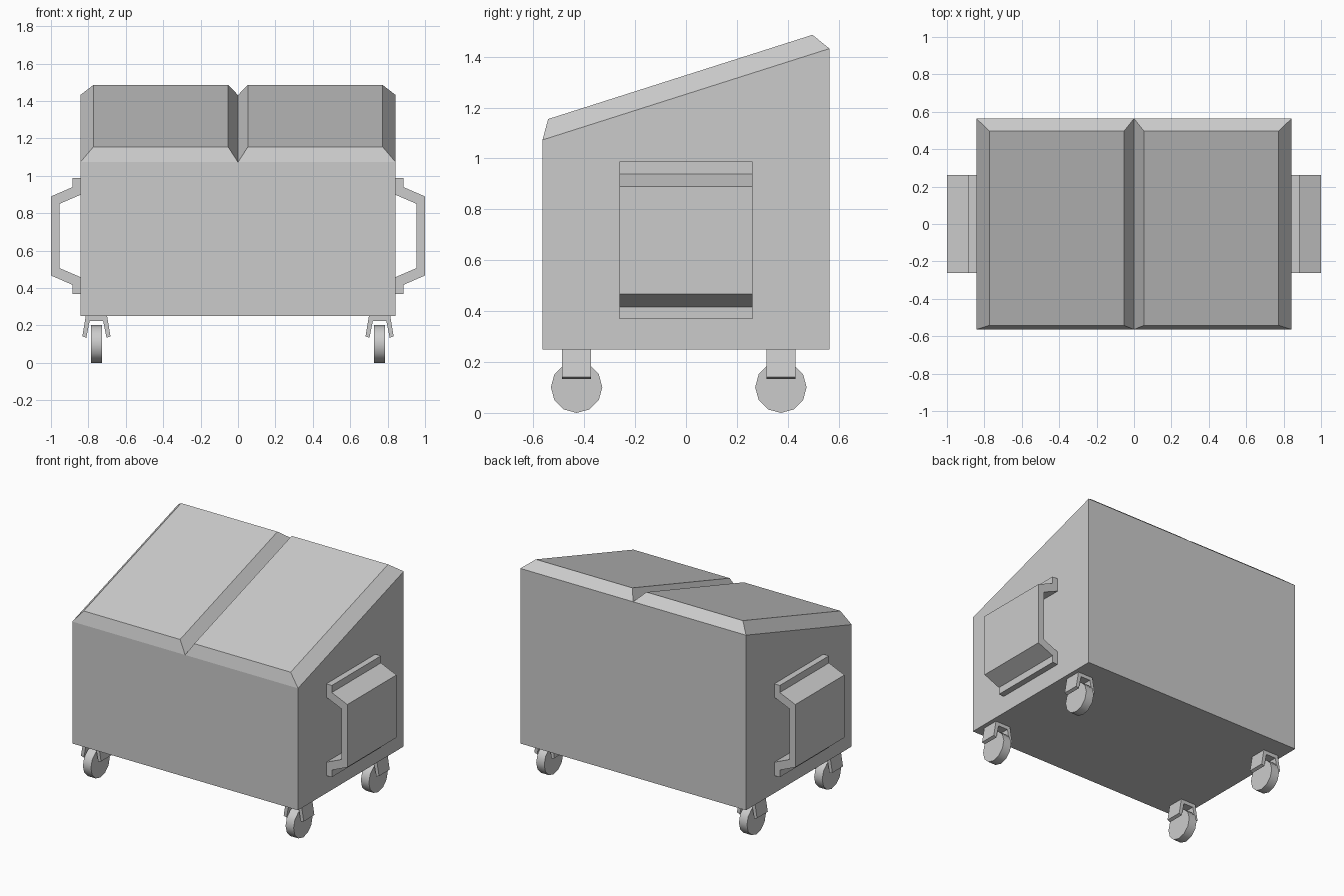
import bpy, bmesh, math
from mathutils import Matrix, Vector

if "Cube" in bpy.data.objects:
    bpy.data.objects.remove(bpy.data.objects["Cube"])


def finish(name, bm):
    bmesh.ops.recalc_face_normals(bm, faces=bm.faces)
    me = bpy.data.meshes.new(name)
    bm.to_mesh(me)
    bm.free()
    ob = bpy.data.objects.new(name, me)
    bpy.context.collection.objects.link(ob)
    return ob


def prism(name, profile, offset):
    """Closed prism: 3D outline swept along an offset."""
    bm = bmesh.new()
    face = bm.faces.new([bm.verts.new(p) for p in profile])
    ext = bmesh.ops.extrude_face_region(bm, geom=[face], use_keep_orig=True)
    moved = [g for g in ext["geom"] if isinstance(g, bmesh.types.BMVert)]
    bmesh.ops.translate(bm, verts=moved, vec=Vector(offset))
    return finish(name, bm)


HX, HY = 0.843, 0.564            # half width and depth of the bin
FRONT_Z, BACK_Z = 1.073, 1.432   # rim heights

# Bin body with sloping top
prism("bin_body", [(-HX, -HY, 0.25), (-HX, HY, 0.25),
                   (-HX, HY, BACK_Z), (-HX, -HY, FRONT_Z)], (2 * HX, 0, 0))

for s, side in ((-1, "left"), (1, "right")):
    # Lid: bevelled slab following the slope
    bm = bmesh.new()
    low = [bm.verts.new((s * x, y, z)) for x, y, z in
           ((0, -HY, FRONT_Z), (HX, -HY, FRONT_Z), (HX, HY, BACK_Z), (0, HY, BACK_Z))]
    top = [bm.verts.new((s * x, y, z)) for x, y, z in
           ((0.053, -0.542, 1.155), (0.773, -0.542, 1.155),
            (0.773, 0.497, 1.486), (0.053, 0.497, 1.486))]
    bm.faces.new(top)
    for i in range(4):
        j = (i + 1) % 4
        bm.faces.new((low[i], low[j], top[j], top[i]))
    # Open shell: keep the top pointing outward
    lid = finish("lid_" + side, bm)
    if lid.data.polygons[0].normal.z < 0:
        lid.data.flip_normals()

    # Side lifting bracket
    half = [(HX, 0.988), (0.884, 0.988), (0.884, 0.94), (1.0, 0.89)]
    inner = [(0.955, 0.85), (0.884, 0.885), (HX, 0.895)]
    inner[1:] = [(HX, 0.898)]
    mid = 0.6785
    flip = lambda pts: [(x, 2 * mid - z) for x, z in reversed(pts)]
    outline = half + flip(half) + flip(inner) + inner
    prism("lifting_bracket_" + side,
          [(s * x, -0.262, z) for x, z in outline], (0, 0.524, 0))

    # Casters
    for y, end in ((-0.43, "front"), (0.373, "back")):
        cx = s * 0.757
        arm = [(0.057, 0.25), (0.075, 0.142), (0.054, 0.134), (0.036, 0.225)]
        fork = arm + [(-x, z) for x, z in reversed(arm)]
        prism(f"caster_fork_{end}_{side}",
              [(cx + x, y - 0.057, z) for x, z in fork], (0, 0.114, 0))

        bm = bmesh.new()
        bmesh.ops.create_cone(
            bm, cap_ends=True, segments=12, radius1=0.101, radius2=0.101, depth=0.06,
            matrix=Matrix.Translation((cx, y, 0.101)) @ Matrix.Rotation(math.pi / 2, 4, 'Y'))
        wheel = finish(f"caster_wheel_{end}_{side}", bm)
        bpy.ops.object.select_all(action='DESELECT')
        wheel.select_set(True)
        bpy.context.view_layer.objects.active = wheel
        bpy.ops.object.shade_smooth_by_angle(angle=math.radians(40))
